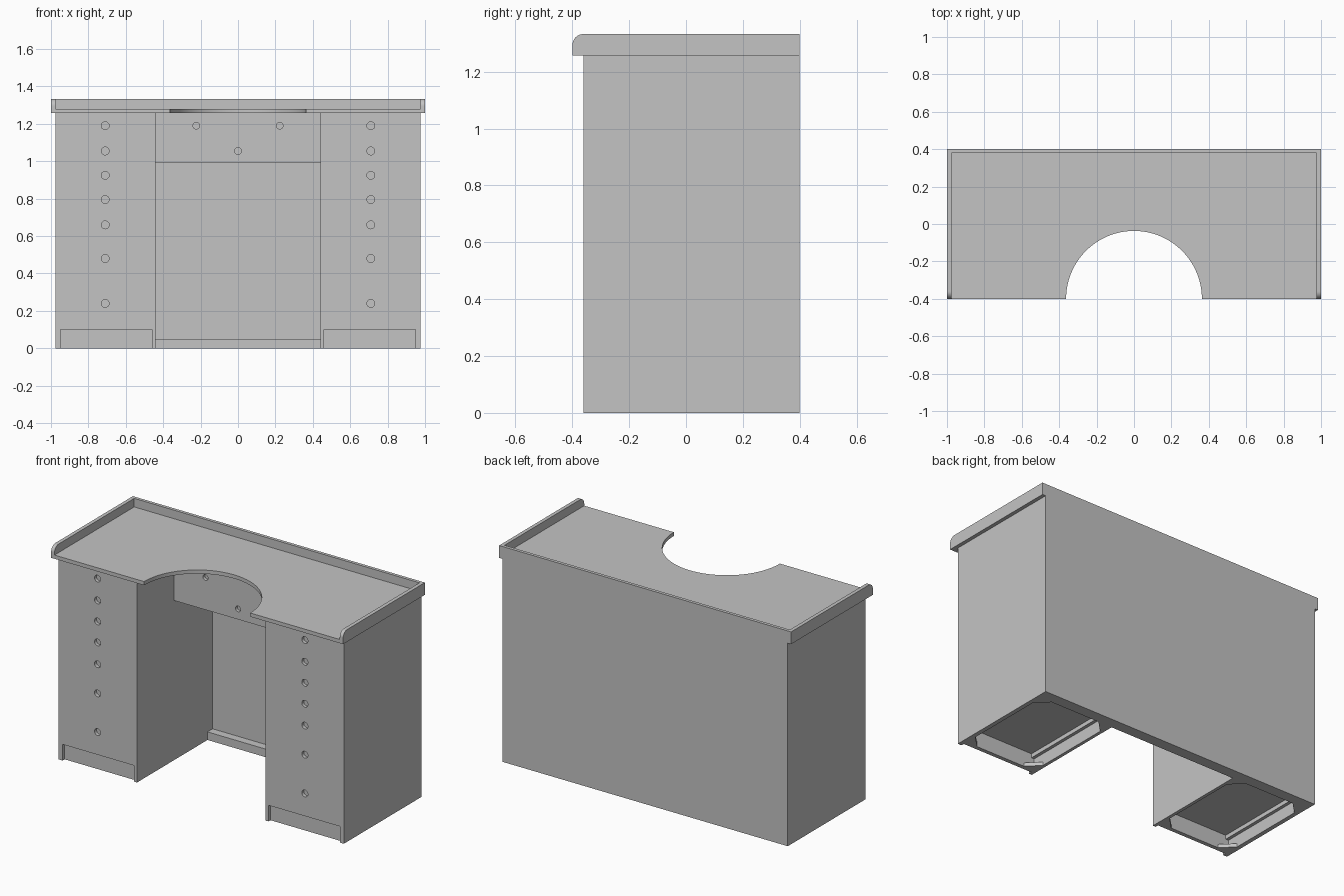
import bpy, bmesh, math
from mathutils import Vector

cube = bpy.data.objects.get("Cube")
if cube:
    bpy.data.objects.remove(cube)

grey = bpy.data.materials.new("plain_grey")
grey.use_nodes = True
COLOUR = (0.55, 0.55, 0.55, 1)
grey.diffuse_color = COLOUR
grey.node_tree.nodes["Principled BSDF"].inputs["Base Color"].default_value = COLOUR


def prism(name, points, axis, lo, hi):
    """Extrude a 2D outline along an axis (the two other axes in x, y, z order)."""
    def place(p, depth):
        co = list(p)
        co.insert("xyz".index(axis), depth)
        return co
    bm = bmesh.new()
    face = bm.faces.new([bm.verts.new(place(p, lo)) for p in points])
    grown = bmesh.ops.extrude_face_region(bm, geom=[face])["geom"]
    move = Vector(place((0, 0), hi - lo))
    bmesh.ops.translate(bm, verts=[v for v in grown if isinstance(v, bmesh.types.BMVert)], vec=move)
    bmesh.ops.recalc_face_normals(bm, faces=bm.faces)
    mesh = bpy.data.meshes.new(name)
    bm.to_mesh(mesh)
    bm.free()
    mesh.materials.append(grey)
    obj = bpy.data.objects.new(name, mesh)
    bpy.context.collection.objects.link(obj)
    return obj


def box(name, x, y, z):
    return prism(name, [(x[0], y[0]), (x[1], y[0]), (x[1], y[1]), (x[0], y[1])], "z", *z)


def arc(cx, cy, r, start, end, steps):
    angles = [math.radians(start + (end - start) * i / steps) for i in range(steps + 1)]
    return [(cx + r * math.cos(a), cy + r * math.sin(a)) for a in angles]


def select_only(obj):
    bpy.ops.object.select_all(action="DESELECT")
    obj.select_set(True)
    bpy.context.view_layer.objects.active = obj


def cut(target, cutter):
    mod = target.modifiers.new("cut", "BOOLEAN")
    mod.operation, mod.solver, mod.object = "DIFFERENCE", "EXACT", cutter
    select_only(target)
    bpy.ops.object.modifier_apply(modifier=mod.name)
    bpy.data.objects.remove(cutter)


def smooth(obj):
    select_only(obj)
    bpy.ops.object.shade_smooth_by_angle(angle=math.radians(35))


FRONT, BACK, TOP = -0.36, 0.4, 1.257
KNEE, OUTER = 0.44, 0.977

# Carcass: two pedestals, centre drawer block and back panel
carcass = box("carcass", (-OUTER, OUTER), (FRONT, BACK), (0, TOP))
cut(carcass, prism("knee_cutter", [(-0.5, -0.1), (0.33, -0.1), (0.33, 0.05), (0.38, 0.05),
                                   (0.38, 0.99), (0, 0.99), (0, 1.4), (-0.5, 1.4)],
                   "x", -KNEE, KNEE))

# Open plinths beneath the pedestals
for s in (-1, 1):
    xs = sorted((s * 0.46, s * 0.95))
    cut(carcass, box("plinth_cutter", xs, (-0.5, 0.33), (-0.1, 0.1)))

# Drawer pull holes
pulls = [(s * 0.71, z, FRONT, 0.021) for s in (-1, 1)
         for z in (1.19, 1.055, 0.925, 0.795, 0.66, 0.48, 0.24)]
pulls += [(x, z, 0, 0.018) for x, z in ((-0.223, 1.19), (0.223, 1.19), (0, 1.055))]
for x, z, y, r in pulls:
    cut(carcass, prism("hole_cutter", arc(x, z, r, 0, 345, 23), "y", y - 0.02, y + 0.02))
smooth(carcass)

# Toe boards, floor cleats and corner braces in each plinth
for s, side in ((-1, "right"), (1, "left")):
    inner, outer = s * 0.46, s * 0.95
    box(side + "_toe_board", sorted((inner, outer)), (-0.34, -0.315), (0, 0.1))
    for x, d, which in ((inner, s, "inner"), (outer, -s, "outer")):
        box(f"{side}_{which}_cleat", sorted((x, x + d * 0.02)), (-0.315, 0.33), (0.075, 0.1))
        for y, e, end in ((-0.315, 1, "front"), (0.33, -1, "back")):
            prism(f"{side}_{which}_{end}_brace",
                  [(x, y), (x + d * 0.075, y), (x, y + e * 0.075)], "z", 0, 0.022)

# Worktop with the half-round cutout
worktop = prism("worktop", [(-0.977, -0.4)] + arc(0, -0.4, 0.363, 180, 0, 48)
                + [(0.977, -0.4), (0.977, 0.38), (-0.977, 0.38)], "z", TOP, 1.28)
smooth(worktop)

# Raised rim: back rail and rounded side rails
box("back_rail", (-0.977, 0.977), (0.38, BACK), (TOP, 1.333))
side_profile = [(BACK, TOP), (BACK, 1.333)] + arc(-0.36, 1.293, 0.04, 90, 180, 10) + [(-0.4, TOP)]
for s, side in ((-1, "right"), (1, "left")):
    smooth(prism(side + "_rail", side_profile, "x", *sorted((s * 0.977, s))))
